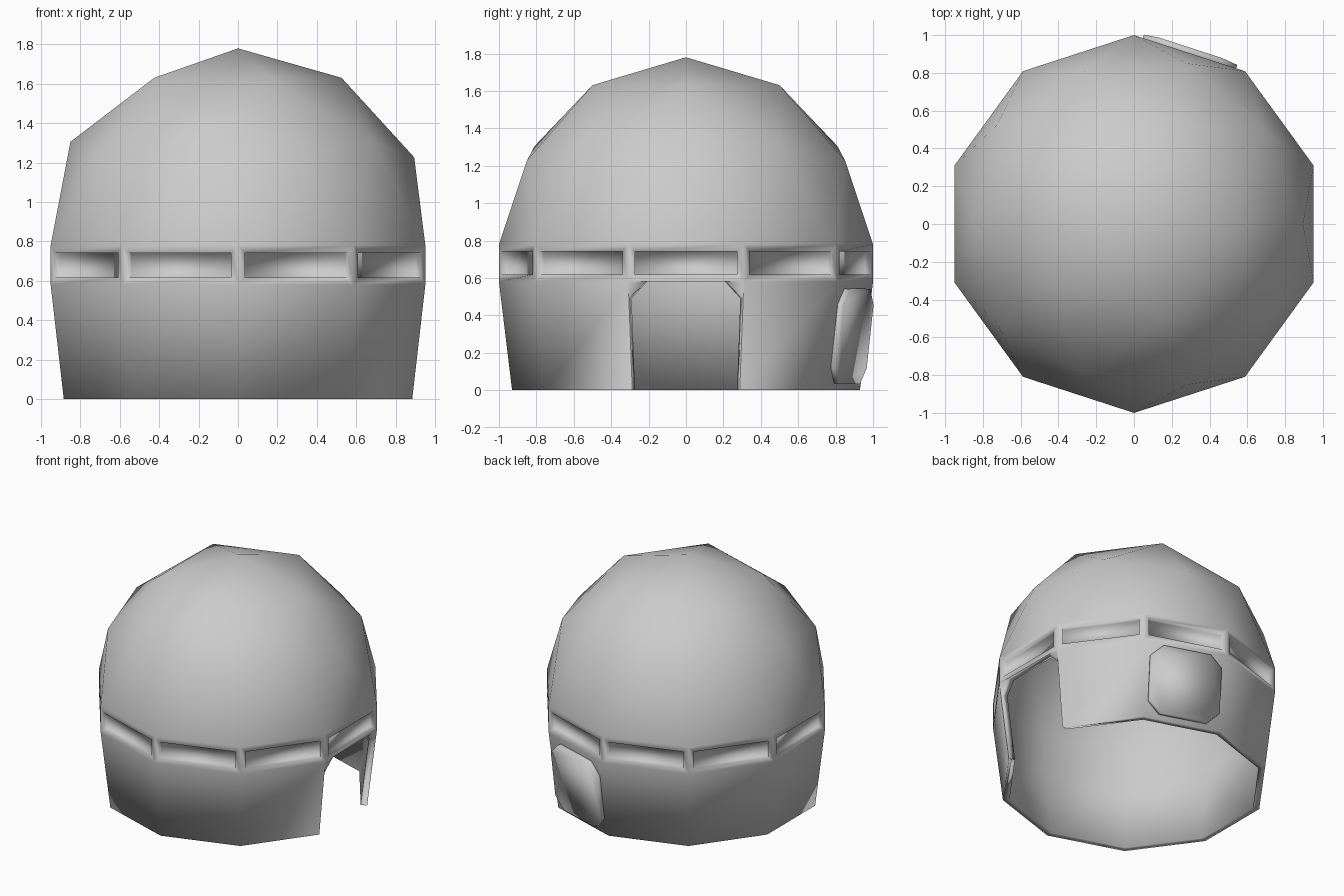
import bpy, bmesh
from math import radians, sin, cos
from mathutils import Vector, Matrix

if "Cube" in bpy.data.objects:
    bpy.data.objects.remove(bpy.data.objects["Cube"])

EQUATOR, SILL, BASE_SCALE, WALL = 0.78, 0.58, 0.93, 0.95


def finish(bm, name):
    bmesh.ops.recalc_face_normals(bm, faces=bm.faces)
    for f in bm.faces:
        f.smooth = True
    me = bpy.data.meshes.new(name)
    bm.to_mesh(me)
    bm.free()
    ob = bpy.data.objects.new(name, me)
    bpy.context.collection.objects.link(ob)
    return ob


def extrude_rim(bm, z, scale):
    rim = [e for e in bm.edges if e.is_boundary]
    new = bmesh.ops.extrude_edge_only(bm, edges=rim)["geom"]
    for v in new:
        if isinstance(v, bmesh.types.BMVert):
            v.co = Vector((v.co.x * scale, v.co.y * scale, z))


# Dome: upper half of an icosphere, with window band and tapering wall below
bm = bmesh.new()
bmesh.ops.create_icosphere(bm, subdivisions=2, radius=1)
bmesh.ops.delete(bm, geom=[v for v in bm.verts if v.co.z < -0.01], context='VERTS')
for v in bm.verts:
    v.co.z += EQUATOR
    if v.co.z < EQUATOR + 0.01:
        v.co.z = EQUATOR
extrude_rim(bm, SILL, 1)
extrude_rim(bm, 0, BASE_SCALE)

# Doorway in the +x wall, with chamfered upper corners
door = max((f for f in bm.faces if f.calc_center_median().z < 0.5),
           key=lambda f: f.calc_center_median().x)
strips = bmesh.ops.inset_individual(bm, faces=[door], thickness=0.01)["faces"]
bottom = min((f for f in strips if f is not door), key=lambda f: f.calc_center_median().z)
bmesh.ops.delete(bm, geom=[bottom], context='FACES_ONLY')
for v in door.verts:
    if v.co.z < 0.1:
        v.co.z = 0
for side in (-1, 1):
    corner = max(door.verts, key=lambda v: v.co.z + side * v.co.y)
    ends = []
    for e in [e for e in corner.link_edges if e in door.edges[:]]:
        ends.append(bmesh.utils.edge_split(e, corner, 0.09 / e.calc_length())[1])
    piece = bmesh.utils.face_split(door, ends[0], ends[1])[0]
    door = max((door, piece), key=lambda f: f.calc_area())
bmesh.ops.delete(bm, geom=[door], context='FACES_ONLY')
loose = [e for e in bm.edges if not e.link_faces]
bmesh.ops.delete(bm, geom=loose, context='EDGES')

# Inner skin and the rims joining it to the outer skin
rim = [e for e in bm.edges if e.is_boundary]
outer = list(bm.faces)
inner = {}
for v in list(bm.verts):
    z = EQUATOR + (v.co.z - EQUATOR) * WALL if v.co.z > EQUATOR else v.co.z
    inner[v] = bm.verts.new((v.co.x * WALL, v.co.y * WALL, z))
for f in outer:
    bm.faces.new([inner[v] for v in reversed(f.verts)])
for e in rim:
    a, b = e.verts
    bm.faces.new((a, b, inner[b], inner[a]))
bmesh.ops.recalc_face_normals(bm, faces=bm.faces)

# Window slots recessed into the band
band = [f for f in outer if SILL < f.calc_center_median().z < EQUATOR - 0.01
        and all(v.co.z > SILL - 0.005 for v in f.verts)]
bmesh.ops.inset_individual(bm, faces=band, thickness=0.053)
bmesh.ops.inset_individual(bm, faces=band, thickness=0.0, depth=-0.03)
finish(bm, "dome_shell")

# Raised octagonal hatch on the back wall
w, h, c = 0.26, 0.255, 0.085
outline = [(w, h - c), (w - c, h), (c - w, h), (-w, h - c),
           (-w, c - h), (c - w, -h), (w - c, -h), (w, c - h)]
n = Vector((cos(radians(72)), sin(radians(72)), 0))
side = Vector((-n.y, n.x, 0))
slope = 0.951 * (1 - BASE_SCALE) / SILL
up = (Vector((0, 0, 1)) + n * slope).normalized()
out = side.cross(up).normalized()
centre = n * (0.951 * BASE_SCALE + slope * 0.29) + Vector((0, 0, 0.29))
bm = bmesh.new()
back = bm.faces.new([bm.verts.new(centre + side * x + up * y - out * 0.01) for x, y in outline])
new = bmesh.ops.extrude_face_region(bm, geom=[back], use_keep_orig=True)["geom"]
bmesh.ops.translate(bm, verts=[v for v in new if isinstance(v, bmesh.types.BMVert)],
                    vec=out * 0.043)
finish(bm, "back_hatch")
